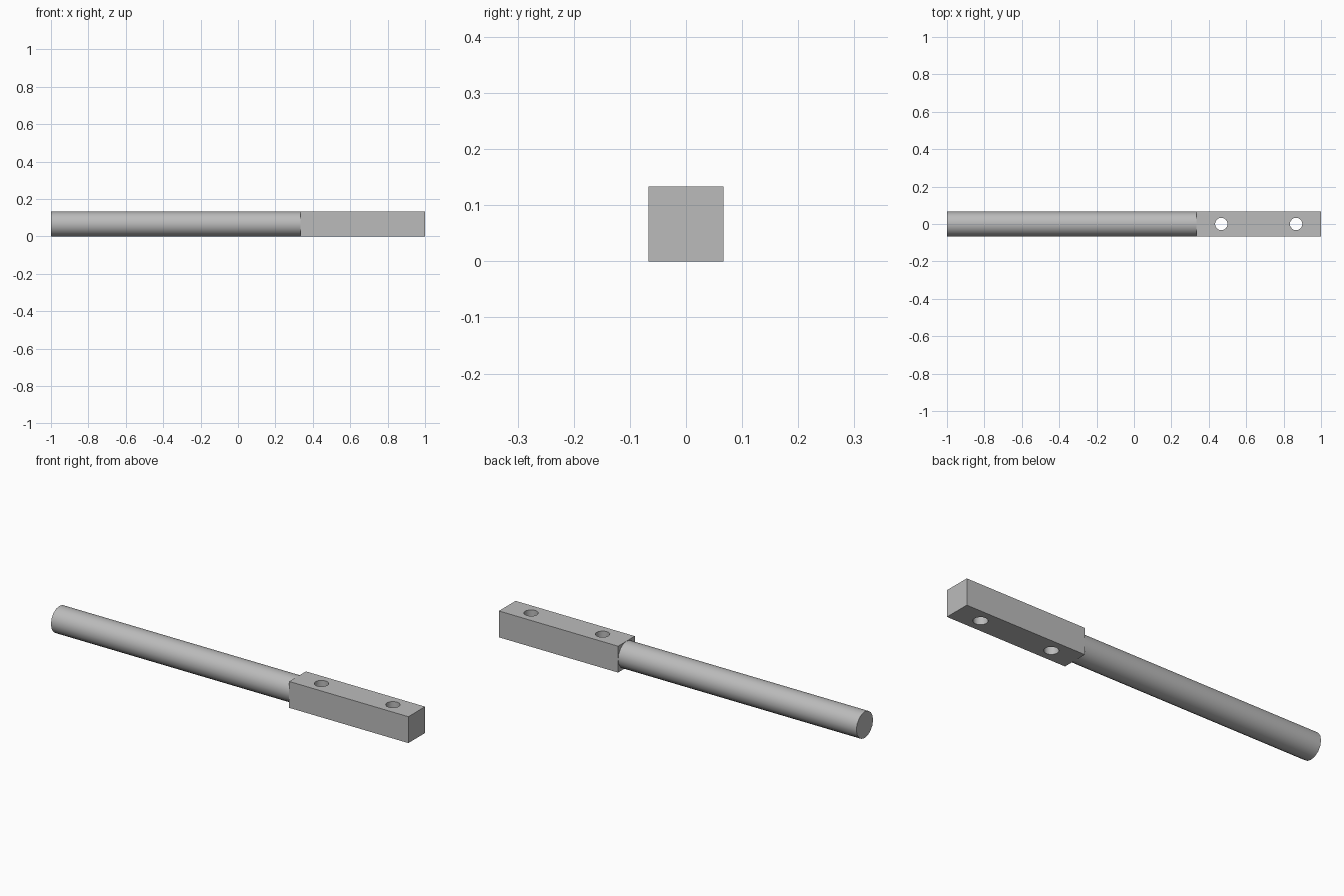
import bpy
import math

cube = bpy.data.objects.get("Cube")
if cube:
    bpy.data.objects.remove(cube, do_unlink=True)

SIDE = 2 / 15          # block width, also rod diameter
JOIN = 1 / 3           # x where the rod meets the block
MID = SIDE / 2

# Single grey metal
metal = bpy.data.materials.new("grey metal")
metal.use_nodes = True
grey = (0.5, 0.5, 0.5, 1)
metal.diffuse_color = grey
metal.node_tree.nodes["Principled BSDF"].inputs["Base Color"].default_value = grey


def cylinder(name, radius, length, location, sides, rotation=(0, 0, 0)):
    bpy.ops.mesh.primitive_cylinder_add(vertices=sides, radius=radius, depth=length,
                                        location=location, rotation=rotation)
    obj = bpy.context.object
    obj.name = name
    obj.data.materials.append(metal)
    bpy.ops.object.shade_smooth_by_angle(angle=math.radians(35))
    return obj


# Round rod
cylinder("rod", MID, 1 + JOIN, ((JOIN - 1) / 2, 0, MID), 16, (0, math.pi / 2, 0))

# Square mounting block
bpy.ops.mesh.primitive_cube_add(size=1, location=((1 + JOIN) / 2, 0, MID))
block = bpy.context.object
block.name = "mounting_block"
block.scale = (1 - JOIN, SIDE, SIDE)
bpy.ops.object.transform_apply(location=False, rotation=False, scale=True)
block.data.materials.append(metal)

# Two vertical bolt holes through the block
for i, x in enumerate((JOIN + SIDE, 1 - SIDE)):
    cutter = cylinder(f"hole_cutter_{i + 1}", MID / 2, SIDE * 2, (x, 0, MID), 16)
    cutter.hide_render = True
    cutter.hide_set(True)
    cut = block.modifiers.new(f"bolt_hole_{i + 1}", "BOOLEAN")
    cut.operation = "DIFFERENCE"
    cut.solver = "EXACT"
    cut.object = cutter
